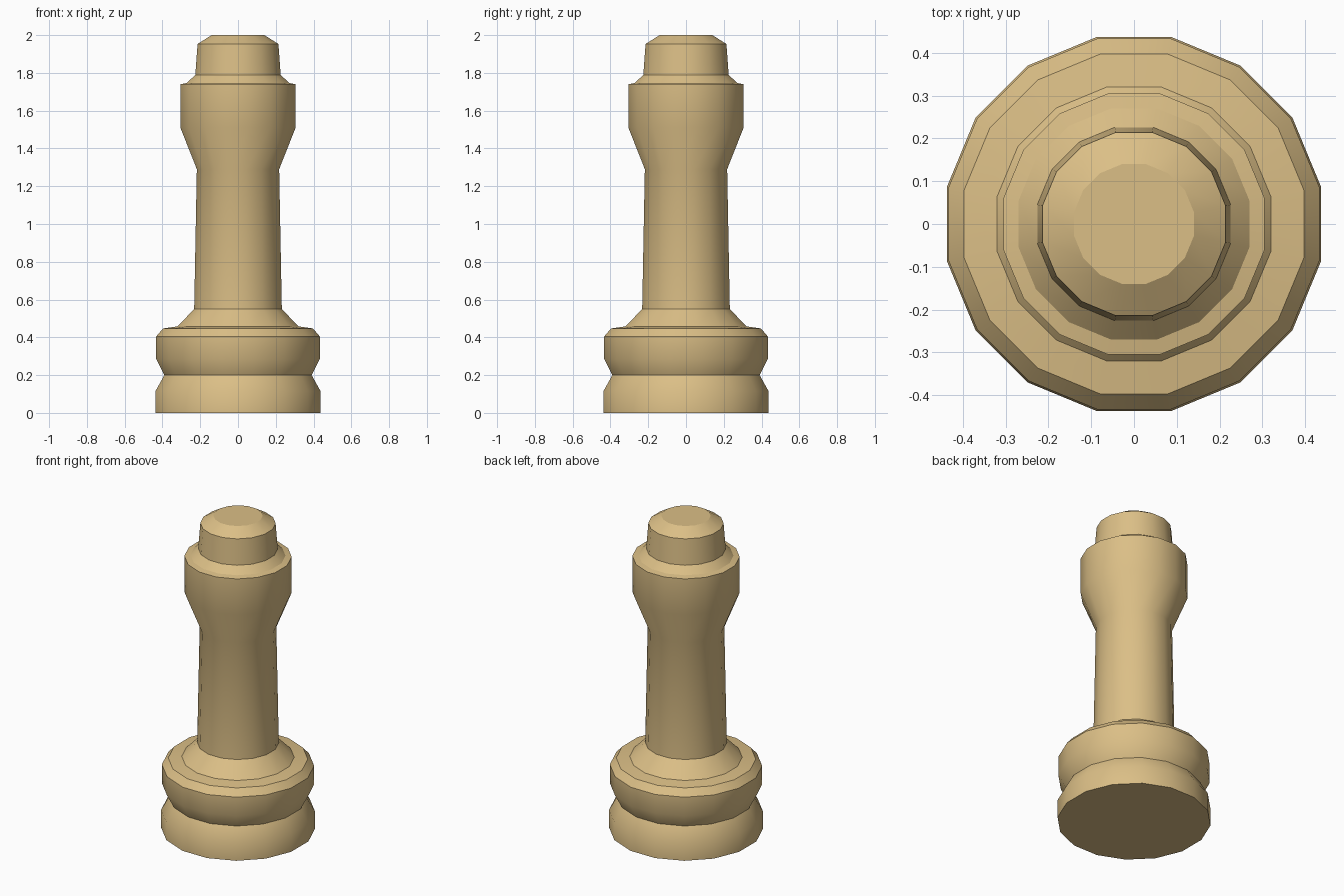
import bpy, bmesh, math

if "Cube" in bpy.data.objects:
    bpy.data.objects.remove(bpy.data.objects["Cube"])

SIDES = 16
HALF_STEP = math.pi / SIDES

# Turned profile, bottom to top: (half-width across flats, height)
PROFILE = [
    (0.437, 0.0), (0.437, 0.115), (0.39, 0.20),       # foot and groove
    (0.433, 0.285), (0.433, 0.405), (0.397, 0.447),   # upper base ring
    (0.32, 0.458), (0.232, 0.55),                     # sloped collar
    (0.218, 1.29), (0.305, 1.51), (0.305, 1.74),      # shaft and flared head
    (0.27, 1.747), (0.226, 1.79),                     # shoulder
    (0.214, 1.953), (0.14, 2.0),                      # cap
]

bm = bmesh.new()
rings = []
for flat, z in PROFILE:
    r = flat / math.cos(HALF_STEP)
    rings.append([bm.verts.new((r * math.cos((2 * i + 1) * HALF_STEP),
                                r * math.sin((2 * i + 1) * HALF_STEP), z))
                  for i in range(SIDES)])

# Side walls
for low, high in zip(rings, rings[1:]):
    for i in range(SIDES):
        j = (i + 1) % SIDES
        bm.faces.new((low[i], low[j], high[j], high[i]))

# Bottom and top caps
bm.faces.new(rings[0][::-1])
bm.faces.new(rings[-1])

mesh = bpy.data.meshes.new("turned_post")
bm.to_mesh(mesh)
bm.free()
post = bpy.data.objects.new("turned_post", mesh)
bpy.context.collection.objects.link(post)

# Pale wood colour
wood = bpy.data.materials.new("pale_wood")
wood.diffuse_color = (0.71, 0.52, 0.24, 1.0)
wood.use_nodes = True
wood.node_tree.nodes["Principled BSDF"].inputs["Base Color"].default_value = wood.diffuse_color
mesh.materials.append(wood)

# Smooth round the post, sharp at the turned edges
bpy.context.view_layer.objects.active = post
post.select_set(True)
bpy.ops.object.shade_smooth_by_angle(angle=math.radians(30))
